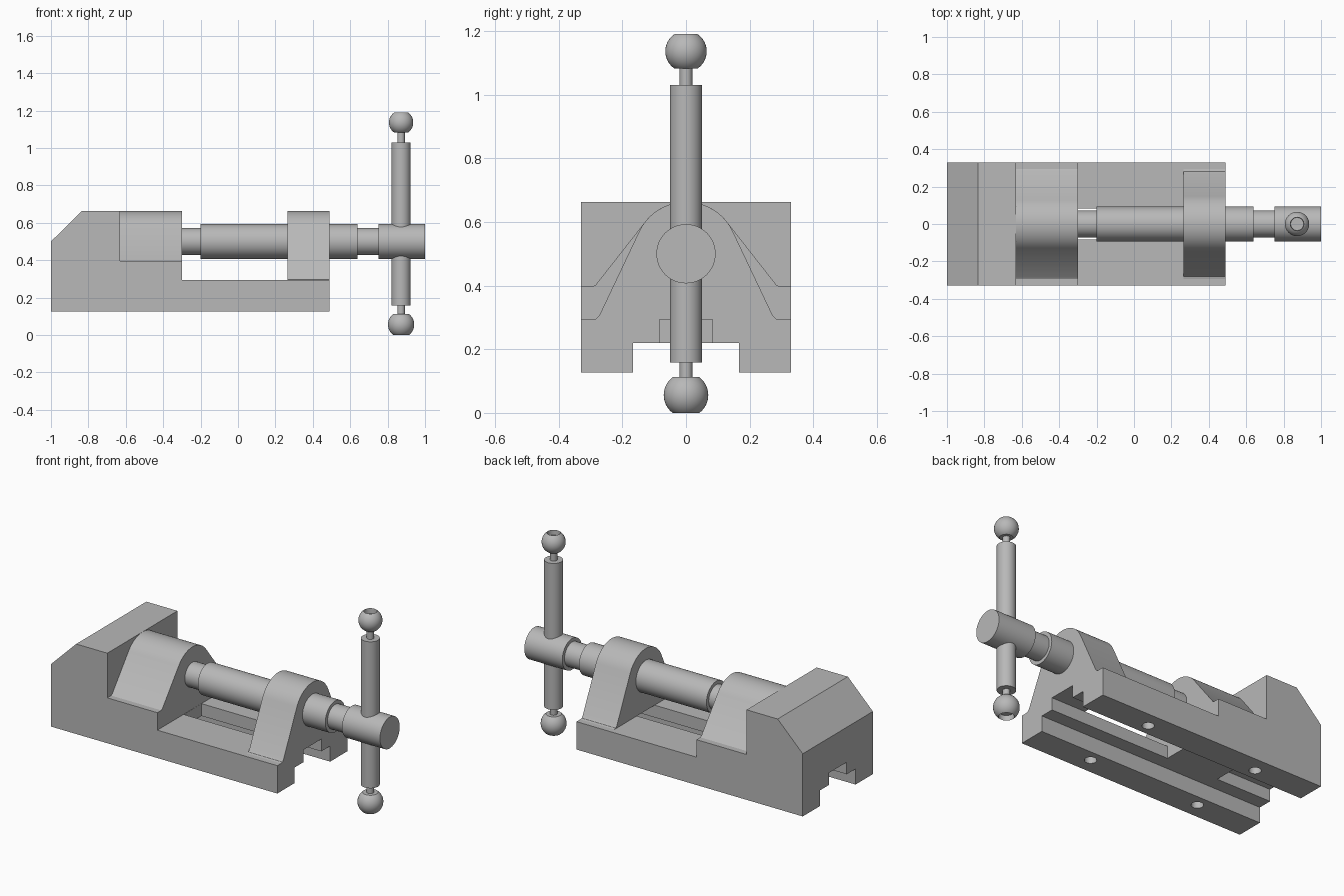
import bpy, bmesh, math
from mathutils import Matrix

cube = bpy.data.objects.get("Cube")
if cube:
    bpy.data.objects.remove(cube)

steel = bpy.data.materials.new("grey steel")
steel.use_nodes = True
colour = (0.48, 0.48, 0.48, 1)
steel.diffuse_color = colour
steel.node_tree.nodes["Principled BSDF"].inputs["Base Color"].default_value = colour

AXIS_Z = 0.5      # height of the screw
HANDLE_X = 0.872  # position of the turning bar
HALF = 0.33       # half width of the body


def finish(name, bm, matrix=Matrix()):
    bm.transform(matrix)
    bmesh.ops.recalc_face_normals(bm, faces=bm.faces)
    mesh = bpy.data.meshes.new(name)
    bm.to_mesh(mesh)
    bm.free()
    mesh.materials.append(steel)
    ob = bpy.data.objects.new(name, mesh)
    bpy.context.collection.objects.link(ob)
    return ob


def smooth(ob):
    bpy.ops.object.select_all(action='DESELECT')
    ob.select_set(True)
    bpy.context.view_layer.objects.active = ob
    bpy.ops.object.shade_smooth_by_angle(angle=math.radians(30))


def prism(name, points, offset):
    """Extrude a closed 3D outline along an offset."""
    bm = bmesh.new()
    face = bm.faces.new([bm.verts.new(p) for p in points])
    new = bmesh.ops.extrude_face_region(bm, geom=[face])["geom"]
    bmesh.ops.translate(bm, vec=offset, verts=[v for v in new if isinstance(v, bmesh.types.BMVert)])
    return finish(name, bm)


def box(name, x0, x1, half_y, z0, z1):
    return prism(name, [(x0, -half_y, z0), (x1, -half_y, z0), (x1, -half_y, z1), (x0, -half_y, z1)],
                 (0, 2 * half_y, 0))


def lathe(name, profile, matrix, steps=48):
    """Spin (radius, height) points around z; the ends are closed at the axis."""
    bm = bmesh.new()
    verts = [bm.verts.new((r, 0, h)) for r, h in profile]
    edges = [bm.edges.new(pair) for pair in zip(verts, verts[1:])]
    bmesh.ops.spin(bm, geom=verts + edges, axis=(0, 0, 1), cent=(0, 0, 0),
                   angle=math.tau, steps=steps)
    bmesh.ops.remove_doubles(bm, verts=bm.verts, dist=1e-5)
    ob = finish(name, bm, matrix)
    smooth(ob)
    return ob


def cut(target, cutter):
    mod = target.modifiers.new("cut", 'BOOLEAN')
    mod.operation = 'DIFFERENCE'
    mod.solver = 'EXACT'
    mod.object = cutter
    bpy.context.view_layer.objects.active = target
    bpy.ops.object.modifier_apply(modifier=mod.name)
    bpy.data.objects.remove(cutter)


def hump(name, x0, x1, foot, radius=0.163, segments=24):
    """Sloped flanks that run tangent into a round crown over the screw."""
    y, z = foot[-1]
    dz = z - AXIS_Z
    start = math.atan2(dz, y) + math.acos(radius / math.hypot(y, dz))
    sweep = math.pi - 2 * start
    crown = [(radius * math.cos(start + sweep * i / segments),
              AXIS_Z + radius * math.sin(start + sweep * i / segments)) for i in range(segments + 1)]
    outline = foot + crown + [(-py, pz) for py, pz in reversed(foot)]
    smooth(prism(name, [(x0, py, pz) for py, pz in outline], (x1 - x0, 0, 0)))


# Body: side profile with the fixed jaw, its bevel and the stepped bed
side = [(-1, 0.127), (0.49, 0.127), (0.49, 0.293), (-0.3, 0.293), (-0.3, 0.397),
        (-0.63, 0.397), (-0.63, 0.663), (-0.835, 0.663), (-1, 0.5)]
body = prism("body", [(x, -HALF, z) for x, z in side], (0, 2 * HALF, 0))

# Channel under the body, open bed slot and rear notch
cut(body, box("channel_cutter", -1.1, 0.6, 0.167, 0.0, 0.22))
cut(body, box("slot_cutter", -0.299, 0.6, 0.084, 0.1, 0.33))
cut(body, box("notch_cutter", -1.1, -0.64, 0.084, 0.1, 0.292))

# Blind mounting holes under the rails
for x in (0.10, -0.63):
    for y in (-0.235, 0.235):
        cut(body, lathe("hole_cutter", [(0, 0), (0.033, 0), (0.033, 0.23), (0, 0.23)],
                        Matrix.Translation((x, y, 0)), 24))
smooth(body)

# Saddle in front of the fixed jaw and the screw post
hump("saddle", -0.63, -0.3, [(0.296, 0.396), (0.284, 0.402)])
hump("screw_post", 0.265, 0.49, [(0.295, 0.293), (0.282, 0.296), (0.272, 0.307)])

# Screw: stepped shaft along x
along_x = Matrix.Translation((0, 0, AXIS_Z)) @ Matrix.Rotation(math.pi / 2, 4, 'Y')
THICK, THIN = 0.093, 0.072
lathe("screw", [(0, -0.35), (THIN, -0.35), (THIN, -0.2), (THICK, -0.2), (THICK, 0.64),
                (THIN, 0.64), (THIN, 0.75), (THICK, 0.75), (THICK, 1), (0, 1)], along_x)

# Turning bar with narrow necks
at_handle = Matrix.Translation((HANDLE_X, 0, 0))
BAR, NECK = 0.051, 0.02
lathe("turning_bar", [(0, 0.07), (NECK, 0.07), (NECK, 0.158), (BAR, 0.158), (BAR, 1.03),
                      (NECK, 1.03), (NECK, 1.12), (0, 1.12)], at_handle, 40)


def ball(name, z, radius, half_height, flip):
    """Ball with flattened ends and a bore in the outer one."""
    limit = math.asin(half_height / radius)
    arc = [(radius * math.cos(a), radius * math.sin(a))
           for a in (limit * (i / 10 - 1) for i in range(21))]
    rim = arc[-1][0]
    profile = [(0, -half_height)] + arc + [(rim * 0.95, half_height - 0.03), (0, half_height - 0.03)]
    lathe(name, profile, Matrix.Translation((HANDLE_X, 0, z)) @ Matrix.Diagonal((1, 1, flip, 1)), 40)


ball("upper_ball", 1.136, 0.065, 0.054, 1)
ball("lower_ball", 0.056, 0.07, 0.056, -1)
